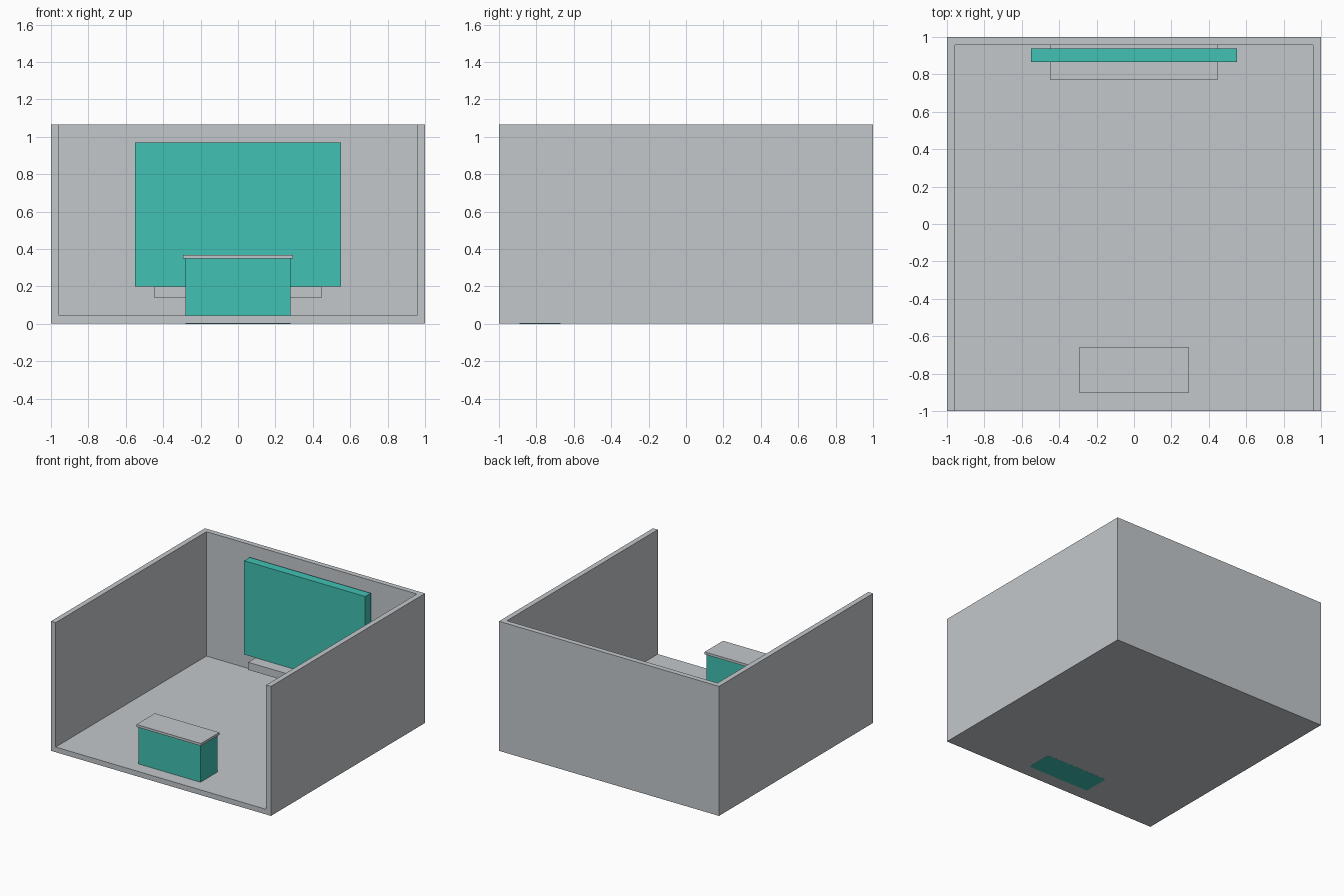
import bpy

cube = bpy.data.objects.get("Cube")
if cube:
    bpy.data.objects.remove(cube, do_unlink=True)


def make_material(name, rgb):
    mat = bpy.data.materials.new(name)
    mat.use_nodes = True
    color = (*rgb, 1.0)
    mat.diffuse_color = color
    mat.node_tree.nodes["Principled BSDF"].inputs["Base Color"].default_value = color
    return mat


def box(name, mat, x, y, z):
    """Box spanning the (low, high) ranges x, y and z."""
    spans = (x, y, z)
    bpy.ops.mesh.primitive_cube_add(size=1)
    obj = bpy.context.object
    obj.name = name
    centre = [(a + b) / 2 for a, b in spans]
    size = [b - a for a, b in spans]
    for v in obj.data.vertices:
        v.co = [c + s * k for c, s, k in zip(centre, size, v.co)]
    if mat:
        obj.data.materials.append(mat)
    return obj


gray = make_material("light gray", (0.55, 0.575, 0.597))
teal = make_material("teal", (0.053, 0.535, 0.456))

wall = 0.043
inner = 1 - wall
height = 1.065

# Room shell: floor, two side walls and back wall, open at front and top
room = box("room_shell", gray, (-1, 1), (-1, 1), (0.0005, height))
cutter = box("room_cutter", gray, (-inner, inner), (-1.5, inner), (wall, 1.5))
cutter.hide_render = True
cut = room.modifiers.new("hollow", 'BOOLEAN')
cut.operation = 'DIFFERENCE'
cut.solver = 'EXACT'
cut.object = cutter
bpy.context.view_layer.objects.active = room
bpy.ops.object.modifier_apply(modifier=cut.name)
bpy.data.objects.remove(cutter, do_unlink=True)

# Display panel on the back wall with a shelf below it
box("wall_panel", teal, (-0.55, 0.55), (0.866, 0.938), (0.2, 0.97))
box("wall_shelf", gray, (-0.447, 0.447), (0.77, inner), (0.138, 0.2))

# Counter at the front, its base set through the floor
box("counter_base", teal, (-0.282, 0.282), (-0.89, -0.67), (0, 0.348))
box("counter_top", gray, (-0.293, 0.293), (-0.9, -0.661), (0.348, 0.368))
